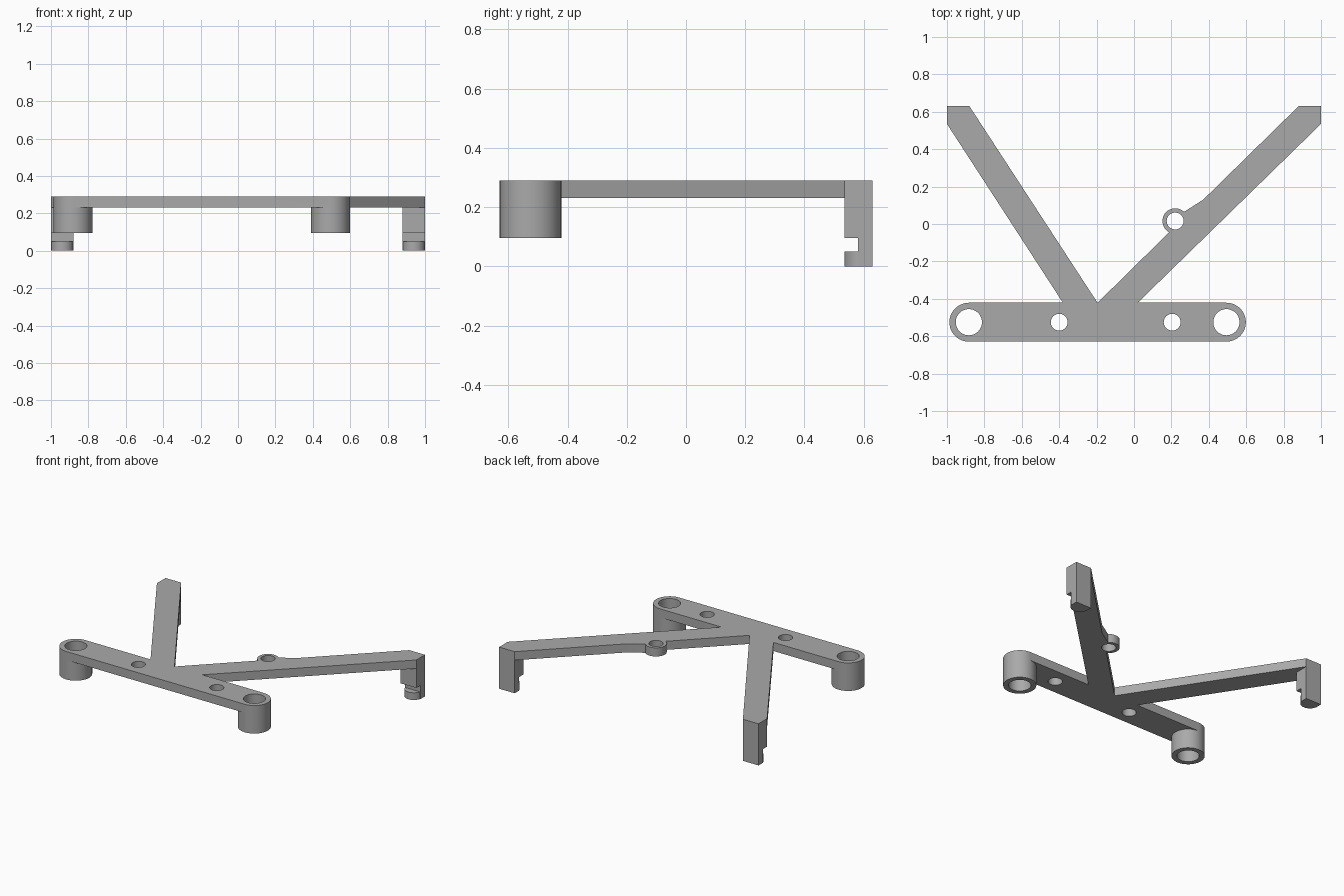
import bpy
import bmesh
from math import cos, sin, pi

if "Cube" in bpy.data.objects:
    bpy.data.objects.remove(bpy.data.objects["Cube"], do_unlink=True)

TOP, UNDER, BOSS_LOW = 0.29, 0.23, 0.095
BACK, LEG_FRONT = 0.63, 0.535
BAR_Y, BAR_R = -0.525, 0.104
BOSS_X = (-0.883, 0.494)


def prism(name, points, z0, z1):
    """Upright solid with the given plan outline."""
    bm = bmesh.new()
    face = bm.faces.new([bm.verts.new((x, y, z0)) for x, y in points])
    new = bmesh.ops.extrude_face_region(bm, geom=[face])["geom"]
    verts = [v for v in new if isinstance(v, bmesh.types.BMVert)]
    bmesh.ops.translate(bm, verts=verts, vec=(0, 0, z1 - z0))
    bmesh.ops.recalc_face_normals(bm, faces=bm.faces[:])
    mesh = bpy.data.meshes.new(name)
    bm.to_mesh(mesh)
    bm.free()
    obj = bpy.data.objects.new(name, mesh)
    bpy.context.collection.objects.link(obj)
    return obj


def arc(cx, cy, r, start, end, n):
    """Points along an arc, both ends included."""
    steps = [start + (end - start) * i / n for i in range(n + 1)]
    return [(cx + r * cos(a), cy + r * sin(a)) for a in steps]


def disc(cx, cy, r, n=48):
    return arc(cx, cy, r, 0, 2 * pi, n)[:-1]


def box(x0, x1, y0, y1):
    return [(x0, y0), (x1, y0), (x1, y1), (x0, y1)]


# Round-ended crossbar
outline = (arc(BOSS_X[1], BAR_Y, BAR_R, -pi / 2, pi / 2, 24)
           + arc(BOSS_X[0], BAR_Y, BAR_R, pi / 2, 3 * pi / 2, 24))
bracket = prism("bracket", outline, UNDER, TOP)
parts = []

# Two diagonal arms, the second with a web reaching the small eyelet
parts.append(prism("right_arm", [
    (-1, BACK), (-1, LEG_FRONT), (-0.38, -0.421), (-0.38, -0.52),
    (-0.195, -0.52), (-0.195, -0.421), (-0.88, BACK)], UNDER, TOP))
parts.append(prism("left_arm", [
    (1, BACK), (0.88, BACK), (0.37, 0.13), (0.26, 0.06), (0.19, -0.042),
    (-0.195, -0.421), (-0.195, -0.52), (0.02, -0.52), (0.02, -0.421),
    (1, LEG_FRONT)], UNDER, TOP))
parts.append(prism("eyelet", disc(0.22, 0.016, 0.068), UNDER, TOP))

# Deep bosses under the bar ends
for x in BOSS_X:
    parts.append(prism("boss", disc(x, BAR_Y, BAR_R), BOSS_LOW, TOP))

# Hooked legs: column, block and rounded foot
for side in (-1, 1):
    x0, x1 = sorted((side * 0.88, side * 1.0))
    mid = (x0 + x1) / 2
    parts.append(prism("leg_column", box(x0, x1, 0.58, BACK), 0, TOP))
    parts.append(prism("leg_block", box(x0, x1, LEG_FRONT, BACK), BOSS_LOW, TOP))
    foot = arc(mid, 0.595, 0.06, pi, 2 * pi, 20) + [(x1, BACK), (x0, BACK)]
    parts.append(prism("leg_foot", foot, 0, 0.05))

# Through holes
holes = [(x, BAR_Y, 0.07) for x in BOSS_X]
holes += [(-0.4, BAR_Y, 0.045), (0.204, BAR_Y, 0.045), (0.22, 0.016, 0.045)]
cutters = [prism("hole_cutter", disc(*h), -0.1, 0.4) for h in holes]

# Weld the parts, then drill
for operation, tools in (("UNION", parts), ("DIFFERENCE", cutters)):
    for tool in tools:
        mod = bracket.modifiers.new(tool.name, "BOOLEAN")
        mod.operation = operation
        mod.solver = "EXACT"
        mod.object = tool
bpy.context.view_layer.update()
solid = bpy.data.meshes.new_from_object(
    bracket.evaluated_get(bpy.context.evaluated_depsgraph_get()))
bracket.modifiers.clear()
bracket.data = solid
for tool in parts + cutters:
    bpy.data.objects.remove(tool, do_unlink=True)

# Grey plastic
grey = bpy.data.materials.new("mid grey")
grey.use_nodes = True
color = (0.4, 0.4, 0.4, 1)
grey.diffuse_color = color
grey.node_tree.nodes["Principled BSDF"].inputs["Base Color"].default_value = color
solid.materials.clear()
solid.materials.append(grey)

# Smooth round walls, crisp edges
bpy.ops.object.select_all(action="DESELECT")
bracket.select_set(True)
bpy.context.view_layer.objects.active = bracket
bpy.ops.object.shade_smooth_by_angle(angle=pi / 6)
